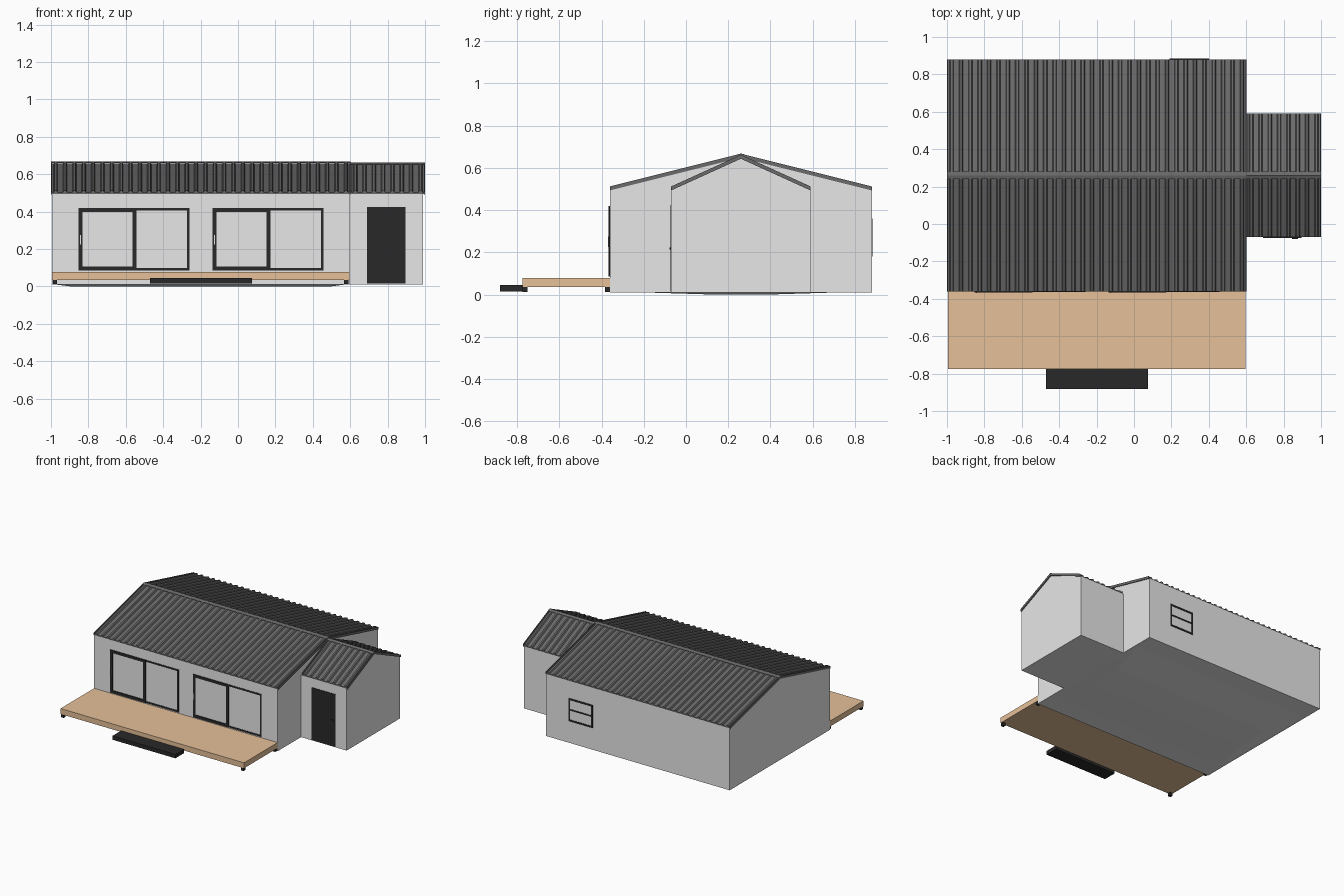
import bpy, bmesh

cube = bpy.data.objects.get("Cube")
if cube:
    bpy.data.objects.remove(cube, do_unlink=True)


def material(name, r, g, b):
    m = bpy.data.materials.new(name)
    m.use_nodes = True
    m.diffuse_color = (r, g, b, 1)
    m.node_tree.nodes["Principled BSDF"].inputs["Base Color"].default_value = (r, g, b, 1)
    return m


WALL = material("pale grey render", 0.8, 0.8, 0.8)
ROOF = material("dark grey metal", 0.145, 0.145, 0.145)
BLACK = material("black", 0.022, 0.022, 0.022)
WOOD = material("decking wood", 0.79, 0.53, 0.315)


def finish(name, bm, mat):
    bmesh.ops.recalc_face_normals(bm, faces=bm.faces)
    mesh = bpy.data.meshes.new(name)
    bm.to_mesh(mesh)
    bm.free()
    mesh.materials.append(mat)
    ob = bpy.data.objects.new(name, mesh)
    bpy.context.collection.objects.link(ob)
    return ob


def add_box(bm, x, y, z):
    verts = bmesh.ops.create_cube(bm, size=1)["verts"]
    for v in verts:
        v.co = [(a + b) / 2 + c * (b - a) for c, (a, b) in zip(v.co, (x, y, z))]
    return verts


def box(name, x, y, z, mat):
    bm = bmesh.new()
    add_box(bm, x, y, z)
    return finish(name, bm, mat)


def prism(name, x0, x1, outline, mat):
    """Outline in (y, z), extruded along x."""
    bm = bmesh.new()
    face = bm.faces.new([bm.verts.new((x0, y, z)) for y, z in outline])
    out = bmesh.ops.extrude_face_region(bm, geom=[face])["geom"]
    for v in out:
        if isinstance(v, bmesh.types.BMVert):
            v.co.x = x1
    return finish(name, bm, mat)


def ribbed_roof(name, x0, x1, line, pitch=0.05):
    """Sheet with trapezoid ribs, following eave-ridge-eave points (y, z)."""
    count = round((x1 - x0) / pitch)
    step = (x1 - x0) / count
    pan, rib = 0.007, 0.017
    section = [(x0, pan)]
    for i in range(count):
        c = x0 + (i + 0.5) * step
        section += [(c - 0.011, pan), (c - 0.006, rib), (c + 0.006, rib), (c + 0.011, pan)]
    section.append((x1, pan))
    bm = bmesh.new()
    top = [[bm.verts.new((x, y, z + h)) for y, z in line] for x, h in section]
    low = [[bm.verts.new((x, y, z)) for y, z in line] for x, h in section]
    for i in range(len(section) - 1):
        for grid in (top, low):
            for j in range(len(line) - 1):
                bm.faces.new((grid[i][j], grid[i + 1][j], grid[i + 1][j + 1], grid[i][j + 1]))
        for j in (0, -1):
            bm.faces.new((top[i][j], low[i][j], low[i + 1][j], top[i + 1][j]))
    for i in (0, -1):
        for j in range(len(line) - 1):
            bm.faces.new((top[i][j], top[i][j + 1], low[i][j + 1], low[i][j]))
    return finish(name, bm, ROOF)


def frame(name, x, z, y, bar, mat=BLACK):
    """Rectangular frame lying in the xz plane; y is its (front, back) range."""
    (x0, x1), (z0, z1) = x, z
    bm = bmesh.new()
    for a in (x0, x1 - bar):
        add_box(bm, (a, a + bar), y, z)
    for a in (z0, z1 - bar):
        add_box(bm, (x0 + bar, x1 - bar), y, (a, a + bar))
    return finish(name, bm, mat)


# Walls and roofs of the house and its side wing
RIDGE, FLOOR, EAVE = 0.26, 0.01, 0.495
for part, x0, x1, half, peak in (("house", -0.995, 0.595, 0.62, 0.65),
                                 ("wing", 0.59, 0.99, 0.33, 0.645)):
    front, back = RIDGE - half, RIDGE + half
    line = [(front, EAVE), (RIDGE, peak), (back, EAVE)]
    prism(part + "_walls", x0, x1, [(front, FLOOR)] + line + [(back, FLOOR)], WALL)
    r0, r1 = (-1, 0.602) if part == "house" else (0.602, 1)
    ribbed_roof(part + "_roof", r0, r1, line)
    # Folded ridge cap
    drop = 0.02 * (peak - EAVE) / half
    z = peak + 0.018
    prism(part + "_ridge_cap", r0, r1,
          [(RIDGE - 0.02, z - drop - 0.003), (RIDGE - 0.02, z - drop), (RIDGE, z),
           (RIDGE + 0.02, z - drop), (RIDGE + 0.02, z - drop - 0.003), (RIDGE, z - 0.003)], ROOF)
    # Gable trims along the roof edge
    for side, xa in (("right", r0), ("left", r1 - 0.006)):
        trim = [(y, z + 0.017) for y, z in line] + [(y, z - 0.002) for y, z in reversed(line)]
        prism(f"{part}_{side}_gable_trim", xa, xa + 0.006, trim, ROOF)

# Shallow base under the floor
bm = bmesh.new()
for v in add_box(bm, (-0.97, 0.57), (-0.2, 0.72), (0, FLOOR)):
    if v.co.z < 0.005:
        v.co.x = -0.2 + (v.co.x + 0.2) * 0.9
        v.co.y = RIDGE + (v.co.y - RIDGE) * 0.3
finish("floor_base", bm, WALL)

# Sliding glass doors: thin fixed frame plus a heavier sliding sash
WALL_Y = -0.36
for side, x in (("right", -0.852), ("left", -0.135)):
    z = (0.085, 0.42)
    frame(side + "_fixed_frame", (x, x + 0.592), z, (WALL_Y - 0.003, WALL_Y + 0.01), 0.013)
    frame(side + "_sliding_sash", (x, x + 0.308), z, (WALL_Y - 0.006, WALL_Y + 0.01), 0.021)
    box(side + "_sash_handle", (x + 0.008, x + 0.012), (WALL_Y - 0.009, WALL_Y), (0.225, 0.275), WALL)

# Entrance door in the wing
WING_Y = RIDGE - 0.33
box("entrance_door", (0.69, 0.895), (WING_Y - 0.004, WING_Y + 0.01), (0.015, 0.425), BLACK)
box("door_handle", (0.845, 0.878), (WING_Y - 0.009, WING_Y), (0.214, 0.222), BLACK)

# Back window with a middle bar
BACK_Y = 0.88
frame("back_window_frame", (0.19, 0.4), (0.18, 0.36), (BACK_Y - 0.01, BACK_Y + 0.004), 0.013)
box("back_window_bar", (0.2, 0.39), (BACK_Y - 0.01, BACK_Y + 0.004), (0.266, 0.276), BLACK)

# Deck, its feet and the step
box("deck", (-0.995, 0.595), (-0.775, WALL_Y), (0.035, 0.078), WOOD)
for side, x in (("right", -0.99), ("left", 0.568)):
    for end, y in (("front", -0.775), ("back", -0.383)):
        box(f"deck_{end}_{side}_foot", (x, x + 0.023), (y, y + 0.023), (0.012, 0.035), BLACK)
box("step", (-0.47, 0.075), (-0.882, -0.775), (0.015, 0.045), BLACK)
